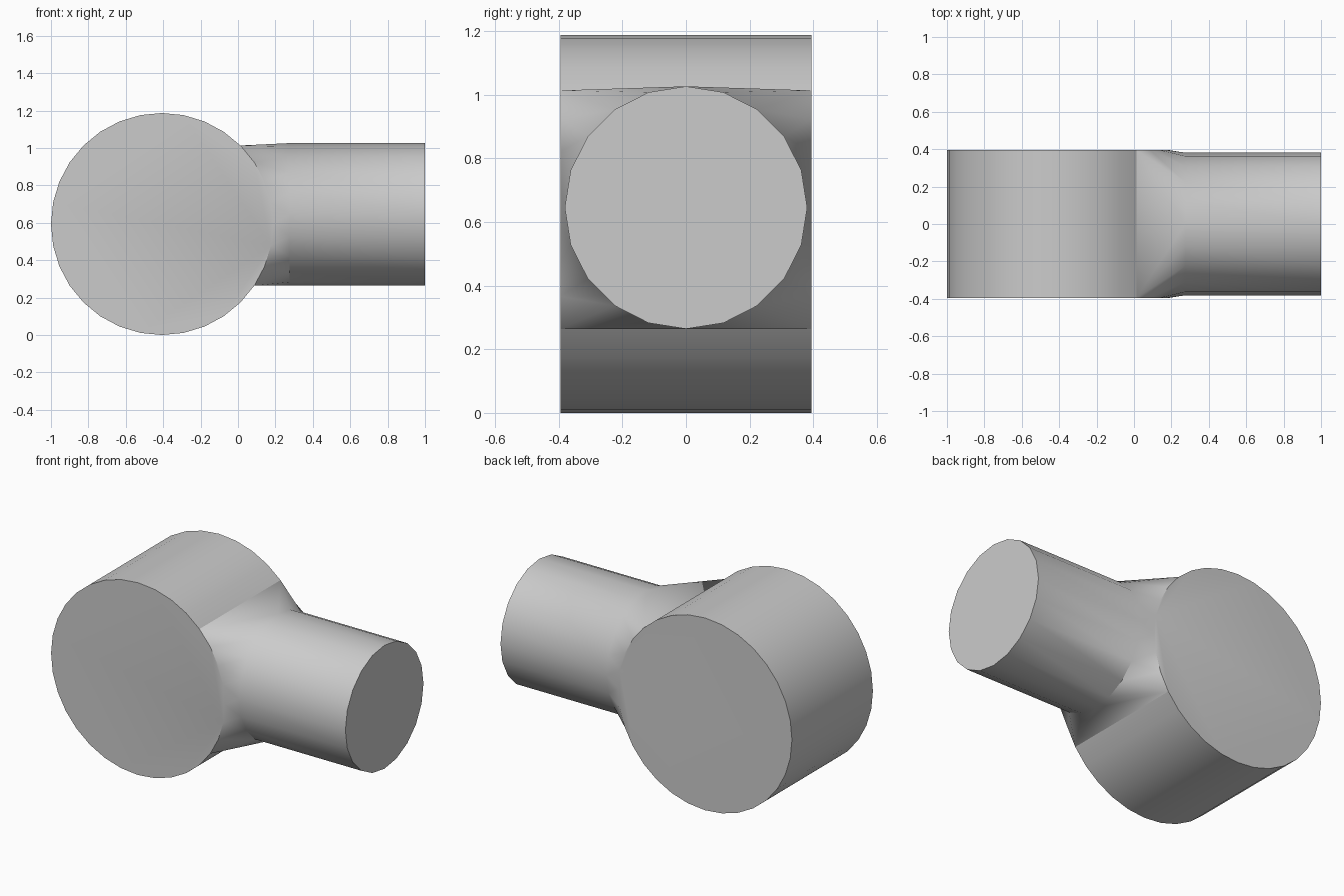
import bpy, bmesh
from math import sin, cos, pi
from mathutils import Vector

cube = bpy.data.objects.get("Cube")
if cube:
    bpy.data.objects.remove(cube, do_unlink=True)

grey = bpy.data.materials.new("plain_grey")
grey.use_nodes = True
colour = (0.6, 0.6, 0.6, 1)
grey.diffuse_color = colour
grey.node_tree.nodes["Principled BSDF"].inputs["Base Color"].default_value = colour

DRUM_R, HALF_WIDTH, DRUM_SIDES = 0.5935, 0.395, 32
DRUM_C = Vector((-0.4065, 0, DRUM_R))
PIPE_R, PIPE_Z, PIPE_SIDES = 0.381, 0.645, 20
NECK_X, END_X = 0.275, 1.0
LOW, HIGH = -3, 4          # drum steps where the neck opening starts and ends

bm = bmesh.new()


def drum_ring(y):
    steps = [2 * pi * i / DRUM_SIDES for i in range(DRUM_SIDES)]
    return [bm.verts.new(DRUM_C + Vector((DRUM_R * cos(a), y, DRUM_R * sin(a)))) for a in steps]


def pipe_ring(x):
    steps = [2 * pi * i / PIPE_SIDES for i in range(PIPE_SIDES)]
    return [bm.verts.new((x, PIPE_R * cos(a), PIPE_Z + PIPE_R * sin(a))) for a in steps]


def wall(a, b, steps):
    for i in steps:
        j = (i + 1) % len(a)
        bm.faces.new((a[i], a[j], b[j], b[i]))


def zip_loops(a, b):
    """Join two closed loops of different length, always along the shorter diagonal."""
    i = j = 0
    while i < len(a) or j < len(b):
        p, q = a[i % len(a)], b[j % len(b)]
        p2, q2 = a[(i + 1) % len(a)], b[(j + 1) % len(b)]
        step_a = (p2.co - q.co).length <= (p.co - q2.co).length
        if j == len(b) or (i < len(a) and step_a):
            bm.faces.new((p, p2, q))
            i += 1
        else:
            bm.faces.new((p, q2, q))
            j += 1


# Drum with an opening on its left side
front, back = drum_ring(-HALF_WIDTH), drum_ring(HALF_WIDTH)
wall(front, back, range(HIGH, DRUM_SIDES + LOW))
bm.faces.new(front)
bm.faces.new(back)

# Side pipe with closed end
inner, outer = pipe_ring(NECK_X), pipe_ring(END_X)
wall(inner, outer, range(PIPE_SIDES))
bm.faces.new(outer)

# Neck from the opening to the pipe
opening = ([back[k] for k in range(0, HIGH + 1)]
           + [front[k] for k in range(HIGH, LOW - 1, -1)]
           + [back[k] for k in range(LOW, 0)])
zip_loops(inner, opening)

bmesh.ops.recalc_face_normals(bm, faces=bm.faces)
mesh = bpy.data.meshes.new("drum_with_side_pipe")
bm.to_mesh(mesh)
bm.free()
mesh.materials.append(grey)
body = bpy.data.objects.new("drum_with_side_pipe", mesh)
bpy.context.collection.objects.link(body)

bpy.ops.object.select_all(action='DESELECT')
body.select_set(True)
bpy.context.view_layer.objects.active = body
bpy.ops.object.shade_smooth_by_angle(angle=pi / 6)
